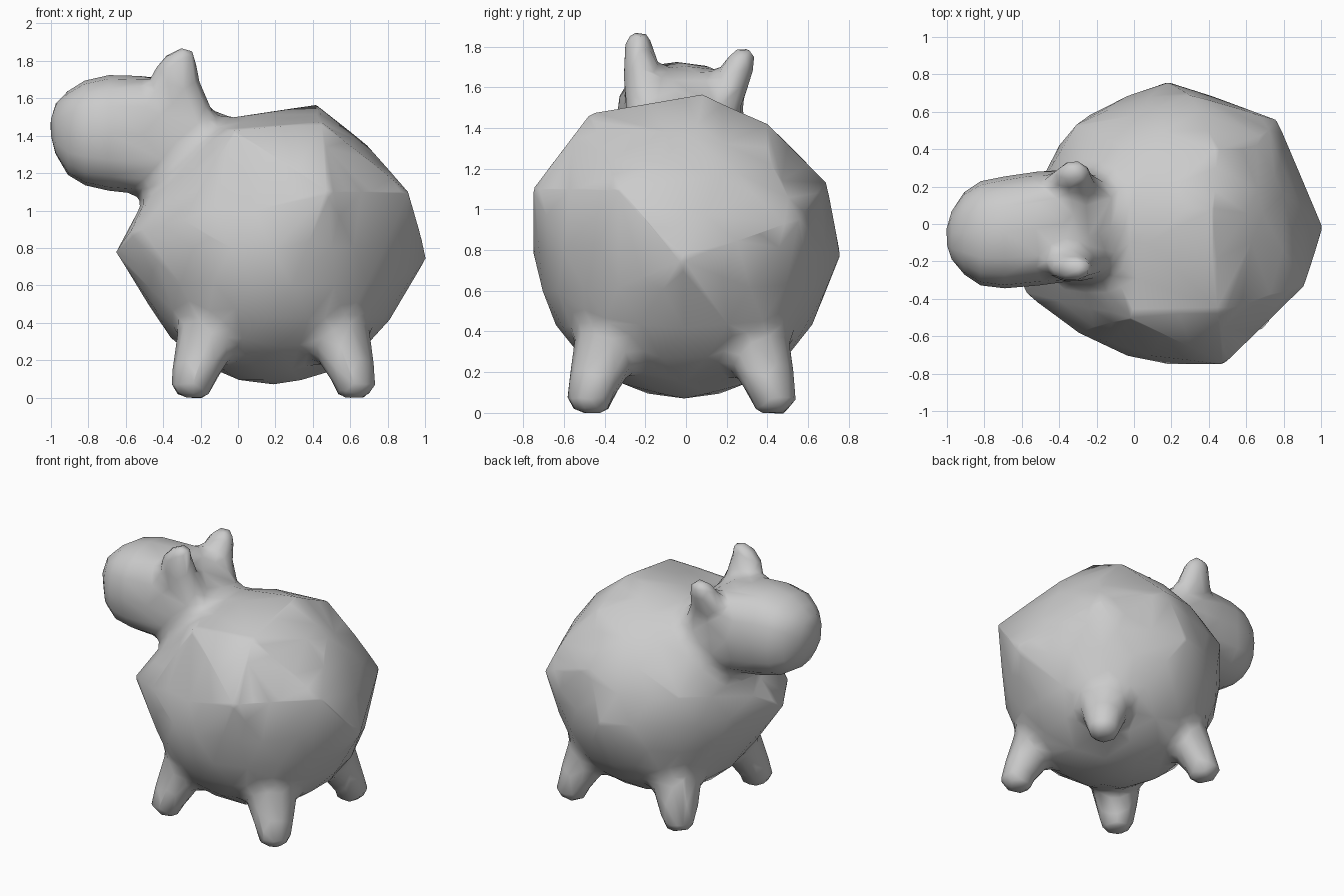
import bpy, bmesh
from math import sin, cos, pi
from mathutils import Vector, Matrix

if "Cube" in bpy.data.objects:
    bpy.data.objects.remove(bpy.data.objects["Cube"])

parts = []


def finish(name, bm):
    bmesh.ops.recalc_face_normals(bm, faces=bm.faces)
    mesh = bpy.data.meshes.new(name)
    bm.to_mesh(mesh)
    bm.free()
    obj = bpy.data.objects.new(name, mesh)
    bpy.context.collection.objects.link(obj)
    parts.append(obj)
    return obj


def loft(name, rings, u, v, sides=12, power=1.0):
    """Closed tube through rings of (x, y, z, radius along u, radius along v)."""
    bm = bmesh.new()
    u, v = Vector(u), Vector(v)

    def soft(t):
        return (1 if t >= 0 else -1) * abs(t) ** power

    loops = []
    for x, y, z, ru, rv in rings:
        loops.append([bm.verts.new(Vector((x, y, z))
                      + u * ru * soft(cos(2 * pi * i / sides))
                      + v * rv * soft(sin(2 * pi * i / sides)))
                      for i in range(sides)])
    for a, b in zip(loops, loops[1:]):
        for i in range(sides):
            j = (i + 1) % sides
            bm.faces.new((a[i], a[j], b[j], b[i]))
    bm.faces.new(loops[0])
    bm.faces.new(loops[-1])
    return finish(name, bm)


X, Y, Z = (1, 0, 0), (0, 1, 0), (0, 0, 1)
CX, CY = 0.19, -0.02

# Body: a round ball with uneven corners pulled out, wrapped in a hull
bm = bmesh.new()
bmesh.ops.create_icosphere(bm, subdivisions=3, radius=0.73,
                           matrix=Matrix.Translation((CX, CY + 0.01, 0.80)))
corners = [
    (1.01, -0.02, 0.75), (0.91, -0.33, 1.10), (0.42, 0.08, 1.565),
    (-0.655, -0.20, 0.78), (0.18, 0.76, 0.78), (0.765, 0.555, 0.95),
    (0.48, -0.75, 1.10), (0.45, -0.47, 1.47), (-0.02, -0.50, 1.43),
    (0.69, 0.05, 1.35), (0.66, 0.42, 1.22), (0.30, 0.69, 1.13),
    (0.45, 0.40, 1.42), (0.18, -0.75, 0.78), (-0.10, 0.05, 1.49),
    (-0.58, -0.37, 0.88), (-0.31, 0.53, 1.02), (-0.30, -0.58, 0.95)]
for c in corners:
    bm.verts.new(c)
bmesh.ops.convex_hull(bm, input=bm.verts)
bmesh.ops.delete(bm, geom=[v for v in bm.verts if not v.link_faces], context='VERTS')
body = finish("body", bm)

# Legs: stubby, splayed and flaring into the belly (height, spread, radius)
profile = [(0.0, 0.425, 0.06), (0.025, 0.43, 0.09), (0.07, 0.435, 0.112),
           (0.18, 0.395, 0.142), (0.30, 0.35, 0.17), (0.40, 0.315, 0.19),
           (0.50, 0.275, 0.215), (0.62, 0.21, 0.24)]
for sx, side in ((-1, "head_end"), (1, "tail_end")):
    for sy, face in ((-1, "front"), (1, "back")):
        loft(f"leg_{face}_{side}",
             [(CX + sx * s, CY + sy * (s + 0.015), z, r, r) for z, s, r in profile],
             X, Y)

# Head: blunt muzzle running back into the shoulders
head = [(-1.00, -0.07, 1.45, 0.05, 0.05), (-0.975, -0.06, 1.435, 0.13, 0.14),
        (-0.91, -0.05, 1.415, 0.22, 0.225), (-0.82, -0.05, 1.415, 0.28, 0.28),
        (-0.69, -0.045, 1.415, 0.30, 0.31), (-0.52, -0.025, 1.405, 0.305, 0.315),
        (-0.38, -0.01, 1.39, 0.30, 0.315), (-0.25, -0.01, 1.33, 0.29, 0.31),
        (-0.13, -0.02, 1.22, 0.29, 0.31), (0.02, -0.02, 1.12, 0.30, 0.34)]
loft("head", head, Y, Z, sides=16, power=0.8)

# Ears: small fleshy points on wide bases, the front one standing higher
front_ear = [(-0.285, -0.23, 1.865, 0.03, 0.03), (-0.305, -0.235, 1.835, 0.075, 0.06),
             (-0.33, -0.23, 1.77, 0.11, 0.075), (-0.335, -0.215, 1.68, 0.135, 0.095),
             (-0.30, -0.19, 1.56, 0.15, 0.115), (-0.24, -0.17, 1.42, 0.17, 0.12)]
back_ear = [(-0.315, 0.28, 1.79, 0.035, 0.03), (-0.32, 0.272, 1.755, 0.078, 0.065),
            (-0.33, 0.25, 1.69, 0.105, 0.085), (-0.335, 0.21, 1.60, 0.13, 0.10),
            (-0.30, 0.17, 1.50, 0.15, 0.105), (-0.24, 0.13, 1.38, 0.16, 0.12)]
loft("ear_front", front_ear, X, Y, sides=10)
loft("ear_back", back_ear, X, Y, sides=10)

# Fuse all parts into one skin
joined = bmesh.new()
for obj in parts:
    joined.from_mesh(obj.data)
for obj in parts[1:]:
    bpy.data.objects.remove(obj)
joined.to_mesh(body.data)
joined.free()
remesh = body.modifiers.new("fuse", 'REMESH')
remesh.mode = 'VOXEL'
remesh.voxel_size = 0.025
skin = bmesh.new()
skin.from_object(body, bpy.context.evaluated_depsgraph_get())
body.modifiers.clear()

# Fill only the creases, so joints blend while corners and tips stay put
for _ in range(40):
    skin.normal_update()
    moves = []
    for v in skin.verts:
        ring = [e.other_vert(v).co for e in v.link_edges]
        d = sum(ring, Vector()) / len(ring) - v.co
        if d.dot(v.normal) > 0:
            moves.append((v, d * 0.6))
    for v, d in moves:
        v.co += d
for f in skin.faces:
    f.smooth = True
skin.to_mesh(body.data)
skin.free()
body.name = "animal_skin"

# Thin the skin to a coarse mesh whose smooth shading hides the facets
thin = body.modifiers.new("thin", 'DECIMATE')
thin.ratio = 0.03
